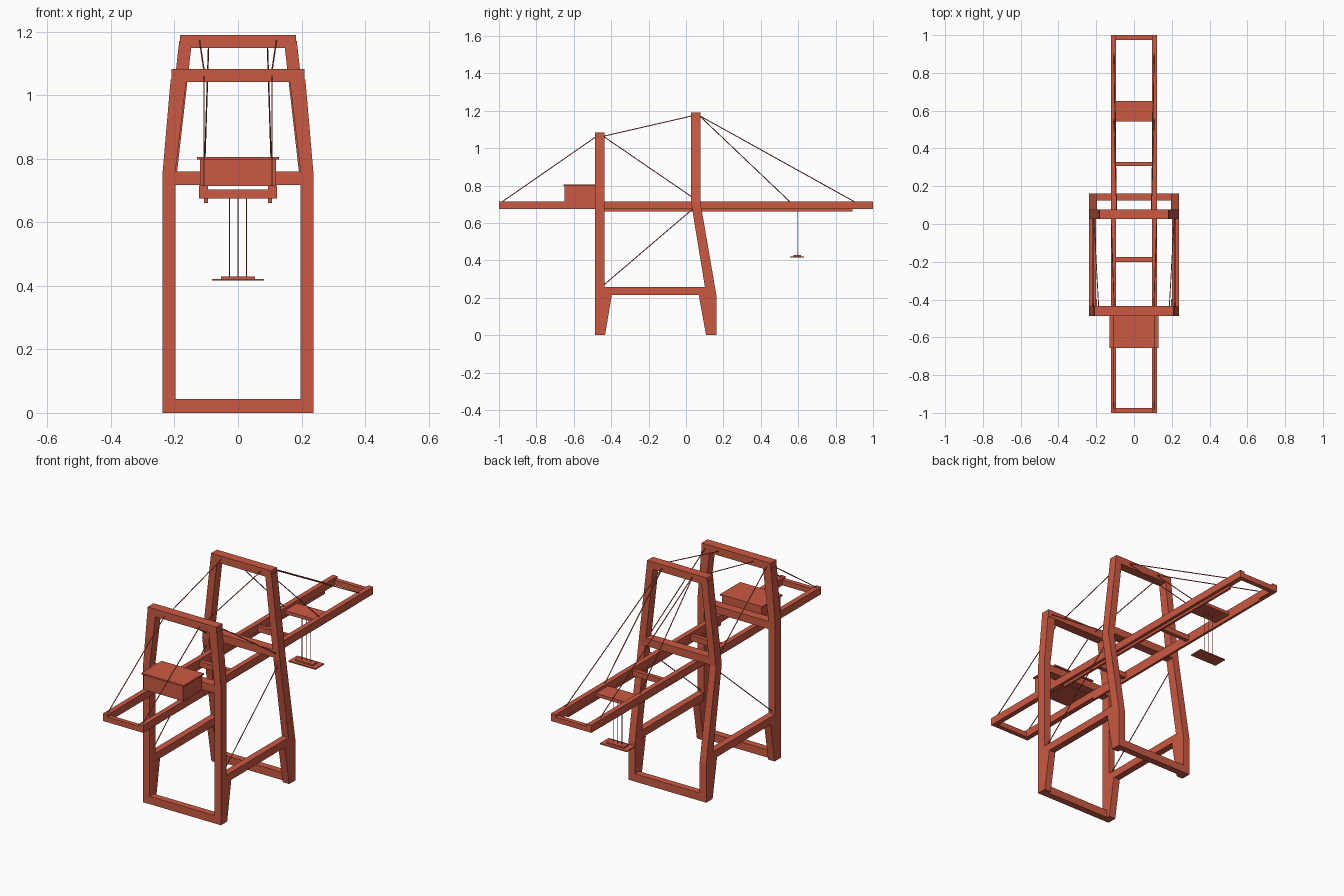
import bpy, bmesh
from mathutils import Vector

if "Cube" in bpy.data.objects:
    bpy.data.objects.remove(bpy.data.objects["Cube"])

RED = bpy.data.materials.new("crane_red")
RED.diffuse_color = (0.6, 0.1, 0.055, 1)
RED.use_nodes = True
RED.node_tree.nodes["Principled BSDF"].inputs["Base Color"].default_value = RED.diffuse_color


def finish(name, bm, mirror=False):
    bmesh.ops.recalc_face_normals(bm, faces=bm.faces)
    me = bpy.data.meshes.new(name)
    bm.to_mesh(me)
    bm.free()
    me.materials.append(RED)
    ob = bpy.data.objects.new(name, me)
    bpy.context.collection.objects.link(ob)
    if mirror:
        ob.modifiers.new("mirror", 'MIRROR').use_mirror_merge = False
    return ob


def loft(name, sections, mirror=False):
    """Skin rectangles given as (z, x0, x1, y0, y1)."""
    bm = bmesh.new()
    rings = [[bm.verts.new(p) for p in ((a, c, z), (b, c, z), (b, d, z), (a, d, z))]
             for z, a, b, c, d in sections]
    bm.faces.new(rings[0])
    bm.faces.new(rings[-1])
    for lo, hi in zip(rings, rings[1:]):
        for i in range(4):
            j = (i + 1) % 4
            bm.faces.new((lo[i], lo[j], hi[j], hi[i]))
    return finish(name, bm, mirror)


def box(name, x, y, z, mirror=False):
    return loft(name, [(z[0], *x, *y), (z[1], *x, *y)], mirror)


def cable(name, a, b, mirror=True, r=0.0025):
    a, b = Vector(a), Vector(b)
    bm = bmesh.new()
    bmesh.ops.create_cone(bm, cap_ends=True, segments=6, radius1=r, radius2=r,
                          depth=(b - a).length)
    rot = Vector((0, 0, 1)).rotation_difference(b - a)
    for v in bm.verts:
        v.co = rot @ v.co + (a + b) / 2
    return finish(name, bm, mirror)


# landside portal
loft("landside_foot", [(0, .197, .237, -.487, -.433), (.216, .197, .237, -.487, -.397)], True)
loft("landside_leg", [(.216, .197, .237, -.487, -.437), (.76, .197, .237, -.487, -.437),
                      (1.05, .162, .212, -.487, -.437)], True)
box("landside_top_beam", (-.21, .21), (-.487, -.435), (1.041, 1.083))
box("landside_portal_beam", (-.2, .2), (-.487, -.437), (.717, .759))
box("landside_bottom_beam", (-.2, .2), (-.487, -.45), (0, .043))

# waterside portal, leaning out below the girder
loft("waterside_foot", [(0, .197, .237, .107, .162), (.216, .197, .237, .068, .162)], True)
loft("waterside_leg", [(.216, .197, .237, .108, .162), (.711, .197, .237, .027, .077),
                       (1.17, .145, .185, .027, .077)], True)
box("waterside_top_beam", (-.183, .183), (.027, .077), (1.149, 1.19))
box("waterside_portal_beam", (-.2, .2), (.027, .077), (.717, .759))
box("waterside_bottom_beam", (-.2, .2), (.125, .162), (0, .043))

# side sills joining the portals
box("side_sill", (.2, .237), (-.44, .115), (.216, .258), True)

# twin girders, cross ties and trolley rails
box("girder", (.095, .123), (-1, 1), (.674, .715), True)
for i, (y0, y1) in enumerate(((-1, -.975), (-.2, -.176), (.307, .329), (.975, 1))):
    box(f"girder_tie_{i}", (-.1, .1), (y0, y1), (.674, .703))
box("trolley_rail", (.094, .107), (-.44, .89), (.66, .675), True)

# machinery house
box("machinery_house", (-.12, .12), (-.65, -.485), (.714, .799))
box("machinery_roof", (-.129, .129), (-.656, -.48), (.797, .805))

# trolley, hoist ropes and spreader
box("trolley", (-.097, .097), (.543, .65), (.682, .7))
for i, x in enumerate((-.027, 0, .027)):
    cable(f"hoist_rope_{i}", (x, .595, .425), (x, .595, .69), False, .0015)
box("spreader_plate", (-.082, .082), (.556, .632), (.416, .422))
box("spreader_head", (-.053, .053), (.575, .615), (.421, .43))

# stays and bracing
cable("backstay", (.107, -.985, .712), (.107, -.48, 1.062))
cable("top_tie", (.105, -.44, 1.064), (.121, .03, 1.172))
cable("forestay_outer", (.107, .9, .714), (.092, .07, 1.175))
cable("forestay_inner", (.107, .555, .714), (.092, .07, 1.175))
cable("upper_brace", (.187, -.44, 1.062), (.213, .035, .737))
cable("lower_brace", (.217, -.44, .268), (.217, .035, .674))
